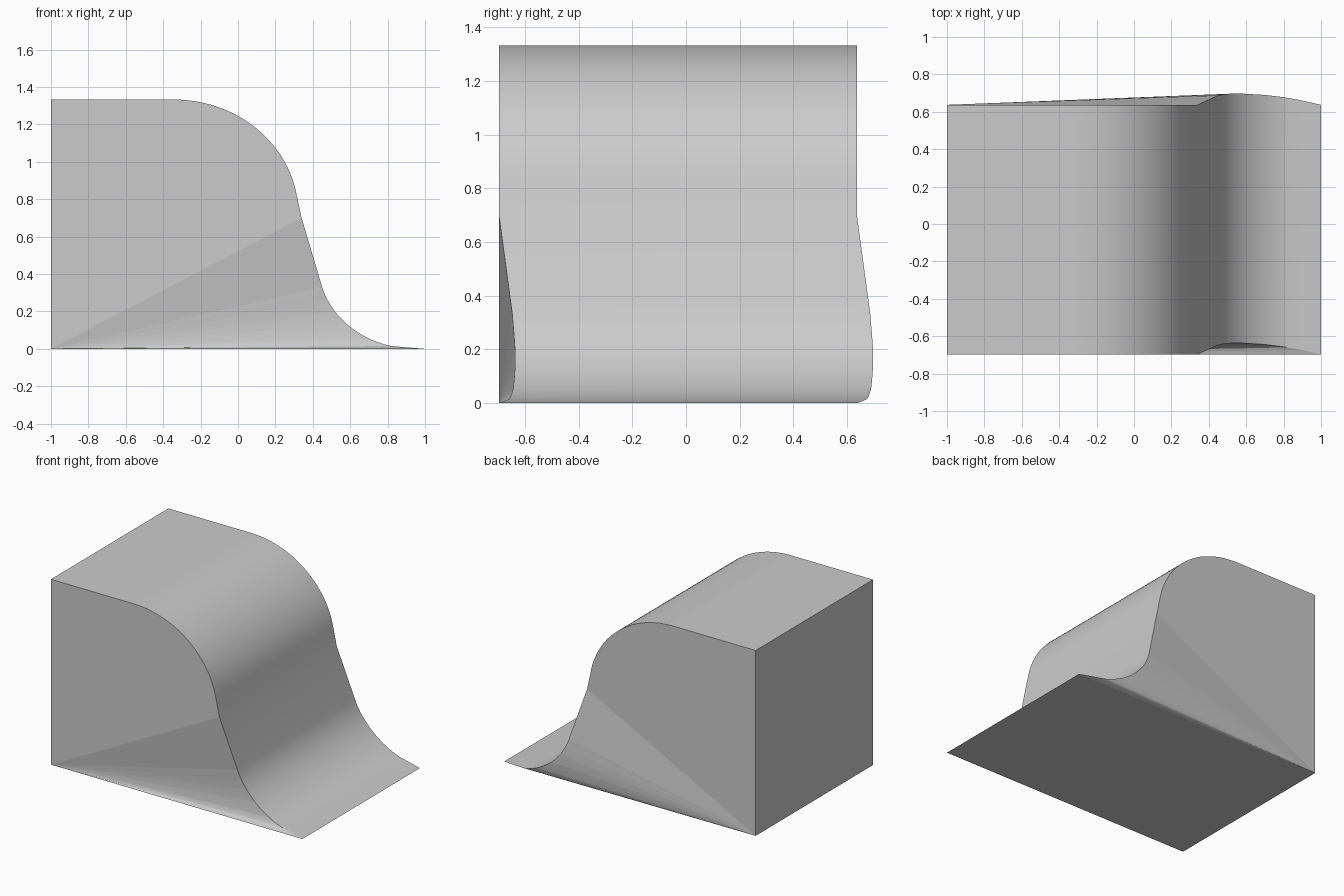
import bpy, bmesh
from mathutils import Vector
from mathutils.geometry import interpolate_bezier

if "Cube" in bpy.data.objects:
    bpy.data.objects.remove(bpy.data.objects["Cube"])

FRONT, BACK = -0.697, 0.637

# Side profile: flat top, convex crest, straight slope, concave foot
def curve(pts, n):
    a, b, c, d = [Vector((x, z, 0)) for x, z in pts]
    return [(p.x, p.y) for p in interpolate_bezier(a, b, c, d, n)]

profile = [(-1, 1.333)]
profile += curve([(-0.35, 1.333), (-0.02, 1.335), (0.25, 1.12), (0.31, 0.84)], 25)
profile += [(0.34, 0.70)]
profile += curve([(0.45, 0.33), (0.50, 0.17), (0.65, 0.05), (0.82, 0.015)], 22)
profile += [(0.90, 0.008), (1, 0)]

# Sideways drift of the lower slope, as (x, shift) keys
KEYS = [(-1, 0), (0.34, 0), (0.45, 0.05), (0.48, 0.056), (0.52, 0.06),
        (0.58, 0.06), (0.70, 0.053), (0.80, 0.041), (0.90, 0.023), (1, 0)]

def drift(x):
    for (x0, s0), (x1, s1) in zip(KEYS, KEYS[1:]):
        if x <= x1 + 1e-6:
            return s0 + (s1 - s0) * (x - x0) / (x1 - x0)
    return 0

bm = bmesh.new()
front = [bm.verts.new((x, FRONT + drift(x), z)) for x, z in profile]
back = [bm.verts.new((x, BACK + drift(x), z)) for x, z in profile]
f0 = bm.verts.new((-1, FRONT, 0))
b0 = bm.verts.new((-1, BACK, 0))

# Ramp surface and the two end caps fanned from the rear bottom corners
for i in range(len(profile) - 1):
    strip = bm.faces.new((front[i], front[i + 1], back[i + 1], back[i]))
    strip.smooth = True
    bm.faces.new((f0, front[i + 1], front[i]))
    bm.faces.new((b0, back[i], back[i + 1]))

# Upright end wall and base
bm.faces.new((f0, front[0], back[0], b0))
bm.faces.new((f0, b0, back[-1], front[-1]))
bmesh.ops.recalc_face_normals(bm, faces=bm.faces[:])

mesh = bpy.data.meshes.new("ramp_block")
bm.to_mesh(mesh)
bm.free()
bpy.context.collection.objects.link(bpy.data.objects.new("ramp_block", mesh))
